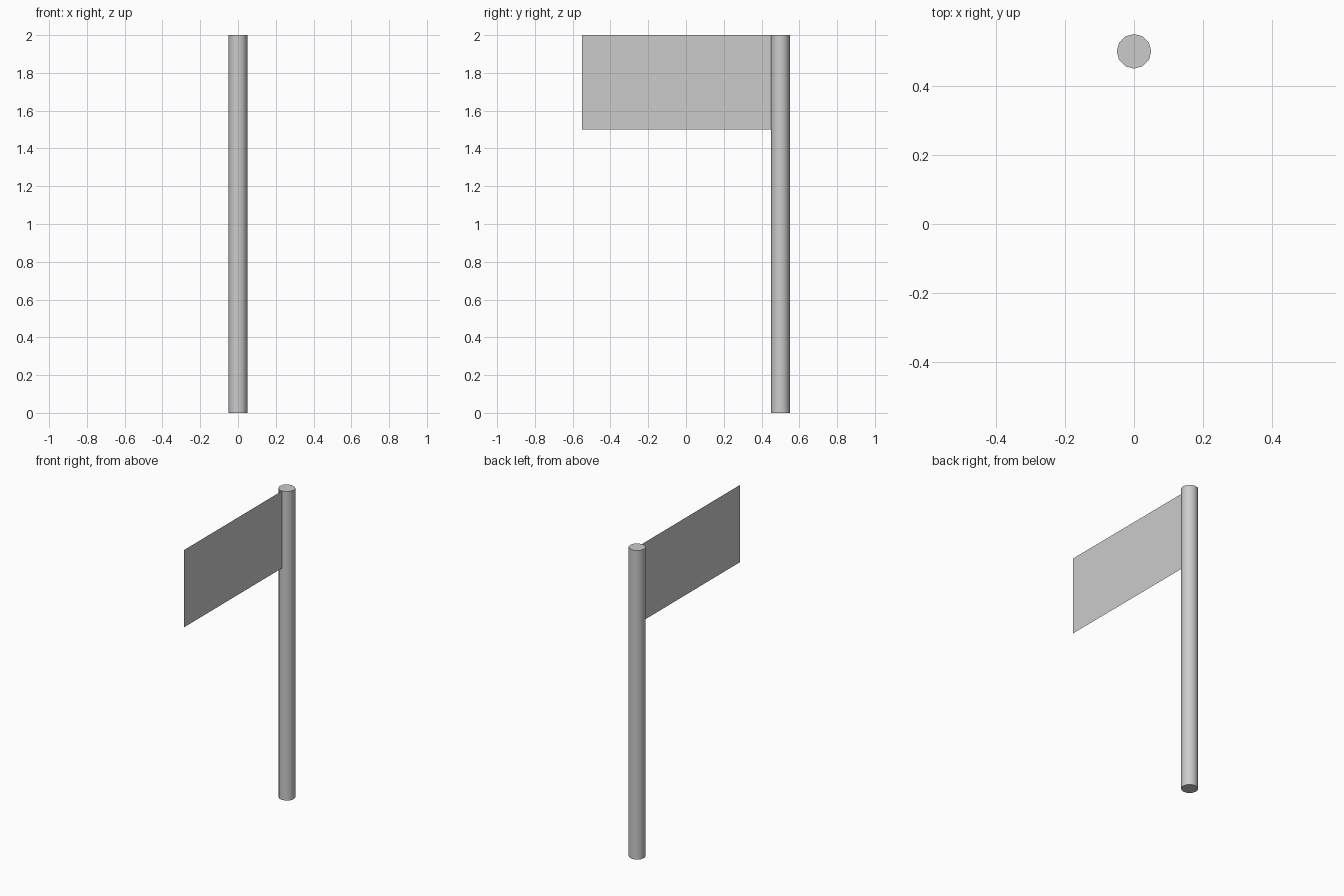
import bpy, math

if "Cube" in bpy.data.objects:
    bpy.data.objects.remove(bpy.data.objects["Cube"])

POLE_Y, POLE_R, HEIGHT = 0.5, 0.05, 2.0
FLAG_W, FLAG_H = 1.0, 0.5

# Pole: slim upright cylinder with smooth sides and flat caps
bpy.ops.mesh.primitive_cylinder_add(vertices=12, radius=POLE_R, depth=HEIGHT,
                                    location=(0, POLE_Y, HEIGHT / 2))
pole = bpy.context.object
pole.name = "pole"
bpy.ops.object.shade_smooth_by_angle(angle=math.radians(40))

# Flag: single flat sheet hanging from the pole's front edge, flush with its top
y1 = POLE_Y - POLE_R
y0 = y1 - FLAG_W
z0, z1 = HEIGHT - FLAG_H, HEIGHT
mesh = bpy.data.meshes.new("flag")
mesh.from_pydata([(0, y0, z0), (0, y1, z0), (0, y1, z1), (0, y0, z1)],
                 [], [(0, 1, 2, 3)])
flag = bpy.data.objects.new("flag", mesh)
bpy.context.collection.objects.link(flag)
